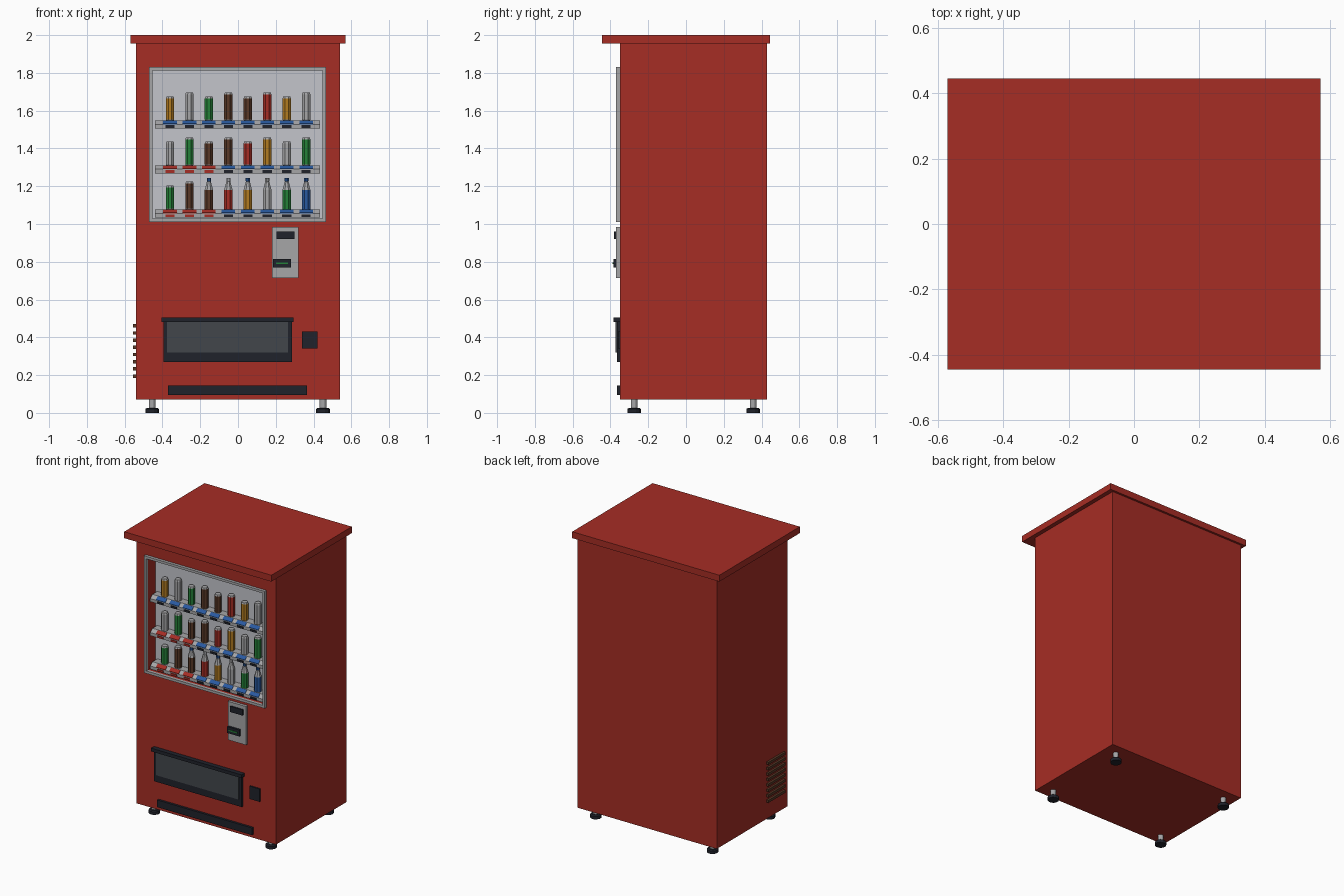
import bpy, bmesh, math

cube = bpy.data.objects.get("Cube")
if cube:
    bpy.data.objects.remove(cube, do_unlink=True)


def material(name, r, g, b):
    m = bpy.data.materials.new(name)
    m.use_nodes = True
    m.diffuse_color = (r, g, b, 1)
    m.node_tree.nodes["Principled BSDF"].inputs["Base Color"].default_value = (r, g, b, 1)
    return m


RED = material("red", 0.38, 0.026, 0.018)
SILVER = material("silver", 0.38, 0.38, 0.39)
PALE = material("pale grey", 0.55, 0.56, 0.6)
DARK = material("charcoal", 0.014, 0.016, 0.024)
SMOKE = material("smoked window", 0.055, 0.062, 0.07)
GOLD = material("gold", 0.45, 0.2, 0.015)
BROWN = material("brown", 0.1, 0.04, 0.02)
GREEN = material("green", 0.018, 0.22, 0.04)
BLUE = material("blue", 0.022, 0.1, 0.35)


def finish(name, bm, *mats):
    bmesh.ops.recalc_face_normals(bm, faces=bm.faces)
    mesh = bpy.data.meshes.new(name)
    bm.to_mesh(mesh)
    bm.free()
    for m in mats:
        mesh.materials.append(m)
    ob = bpy.data.objects.new(name, mesh)
    bpy.context.collection.objects.link(ob)
    return ob


def box_bm(x, y, z):
    bm = bmesh.new()
    bmesh.ops.create_cube(bm, size=1)
    for v in bm.verts:
        v.co = [lo if c < 0 else hi for c, (lo, hi) in zip(v.co, (x, y, z))]
    return bm


def box(name, x, y, z, mat):
    return finish(name, box_bm(x, y, z), mat)


def lathe(name, profile, bands, loc, sides=8):
    """Stack of rings (radius, height); bands gives the colour between rings."""
    mats = list(dict.fromkeys(bands))
    bm = bmesh.new()
    rings = []
    for r, h in profile:
        rings.append([bm.verts.new((r * math.cos(a), r * math.sin(a), h))
                      for a in (2 * math.pi * (i + 0.5) / sides for i in range(sides))])
    for low, high, mat in zip(rings, rings[1:], bands):
        for i in range(sides):
            j = (i + 1) % sides
            bm.faces.new((low[i], low[j], high[j], high[i])).material_index = mats.index(mat)
    bm.faces.new(rings[0]).material_index = mats.index(bands[0])
    bm.faces.new(rings[-1]).material_index = mats.index(bands[-1])
    ob = finish(name, bm, *mats)
    ob.location = loc
    return ob


# Cabinet with a recessed display compartment
FRONT, BACK = -0.35, -0.265
OPEN_X, OPEN_Z = (-0.452, 0.447), (1.028, 1.813)
bm = box_bm((-0.54, 0.54), (FRONT, 0.43), (0.07, 1.955))
face = min(bm.faces, key=lambda f: f.calc_center_median().y)
bmesh.ops.inset_individual(bm, faces=[face], thickness=0.05)
for v in face.verts:
    v.co.x = OPEN_X[v.co.x > 0]
    v.co.z = OPEN_Z[v.co.z > 1]
inner = bmesh.ops.extrude_discrete_faces(bm, faces=[face])["faces"][0]
for v in inner.verts:
    v.co.y = BACK
inner.material_index = 1
finish("cabinet", bm, RED, PALE)
box("roof", (-0.57, 0.57), (-0.445, 0.445), (1.955, 2.0), RED)

# Display frame
FY = (-0.37, FRONT)
for side, x in (("right", (-0.47, OPEN_X[0])), ("left", (OPEN_X[1], 0.465))):
    box("frame_" + side, x, FY, (1.01, 1.83), SILVER)
for end, z in (("bottom", (1.01, OPEN_Z[0])), ("top", (OPEN_Z[1], 1.83))):
    box("frame_" + end, OPEN_X, FY, z, SILVER)


# Shelves with a sloped lip, price tags and buttons
def prism(name, x, outline, mat):
    bm = bmesh.new()
    ends = [[bm.verts.new((px, y, z)) for y, z in outline] for px in x]
    n = len(outline)
    for e in ends:
        bm.faces.new(e)
    for i in range(n):
        j = (i + 1) % n
        bm.faces.new((ends[0][i], ends[0][j], ends[1][j], ends[1][i]))
    return finish(name, bm, mat)


def shelf(z, red_count):
    lip, edge = -0.318, -0.343
    prism("shelf", (-0.44, 0.435),
          [(BACK, z), (lip, z), (edge, z - 0.02), (edge, z - 0.042), (BACK, z - 0.042)], SILVER)
    for i, x in enumerate(COLUMNS):
        tag, button = (RED, RED) if i < red_count else (BLUE, DARK)
        prism("price_tag", (x - 0.036, x + 0.036),
              [(lip - 0.003, z), (edge, z - 0.016), (edge, z - 0.02), (lip, z - 0.004)], tag)
        box("button", (x - 0.024, x + 0.024), (edge - 0.005, edge), (z - 0.039, z - 0.025), button)


def can(x, z, h, mat):
    lathe("can", [(0.021, 0), (0.024, 0.005), (0.024, h - 0.01), (0.02, h)],
          [SILVER, mat, SILVER], (x, -0.295, z))


def bottle(x, z, mat, cap):
    lathe("bottle", [(0.024, 0), (0.024, 0.105), (0.011, 0.15), (0.012, 0.152), (0.012, 0.168)],
          [mat, SILVER, cap, cap], (x, -0.295, z))


COLUMNS = [-0.36 + 0.103 * i for i in range(8)]
ROWS = [
    (1.548, 0, [GOLD, SILVER, GREEN, BROWN, BROWN, RED, GOLD, SILVER]),
    (1.31, 3, [SILVER, GREEN, BROWN, BROWN, RED, GOLD, SILVER, GREEN]),
    (1.076, 3, [GREEN, BROWN, BROWN, RED, GOLD, SILVER, GREEN, BLUE]),
]
CAPS = [None, None, BLUE, PALE, BLUE, SILVER, BLUE, BLUE]
for row, (z, red_count, colours) in enumerate(ROWS):
    shelf(z, red_count)
    for i, (x, mat) in enumerate(zip(COLUMNS, colours)):
        if row == 2 and CAPS[i]:
            bottle(x, z, mat, CAPS[i])
        else:
            can(x, z, 0.148 if i % 2 else 0.127, mat)

# Payment panel
box("payment_panel", (0.18, 0.32), FY, (0.715, 0.985), SILVER)
box("coin_slot", (0.205, 0.3), (-0.38, -0.37), (0.92, 0.96), DARK)
box("note_reader", (0.185, 0.28), (-0.385, -0.37), (0.77, 0.815), DARK)
box("reader_light", (0.2, 0.265), (-0.388, -0.385), (0.788, 0.797), GREEN)

# Collection hatch, lock and kick vent
box("hatch_frame", (-0.395, 0.285), (-0.366, FRONT), (0.27, 0.49), DARK)
box("hatch_window", (-0.375, 0.265), (-0.373, -0.366), (0.32, 0.482), SMOKE)
box("hatch_visor", (-0.405, 0.295), (-0.383, FRONT), (0.482, 0.505), DARK)
box("change_tray", (0.34, 0.42), (-0.36, FRONT), (0.34, 0.43), DARK)
box("kick_vent", (-0.37, 0.365), (-0.366, FRONT), (0.095, 0.145), DARK)

# Side vent slats
for i in range(8):
    z = 0.195 + 0.038 * i
    box("vent_slat", (-0.555, -0.54), (-0.31, -0.12), (z - 0.009, z + 0.009), BROWN)

# Levelling feet
for x in (-0.455, 0.45):
    for y in (-0.275, 0.355):
        lathe("foot", [(0.037, 0), (0.037, 0.02), (0.03, 0.026), (0.018, 0.027), (0.018, 0.07)],
              [DARK, DARK, DARK, SILVER], (x, y, 0), 12)
